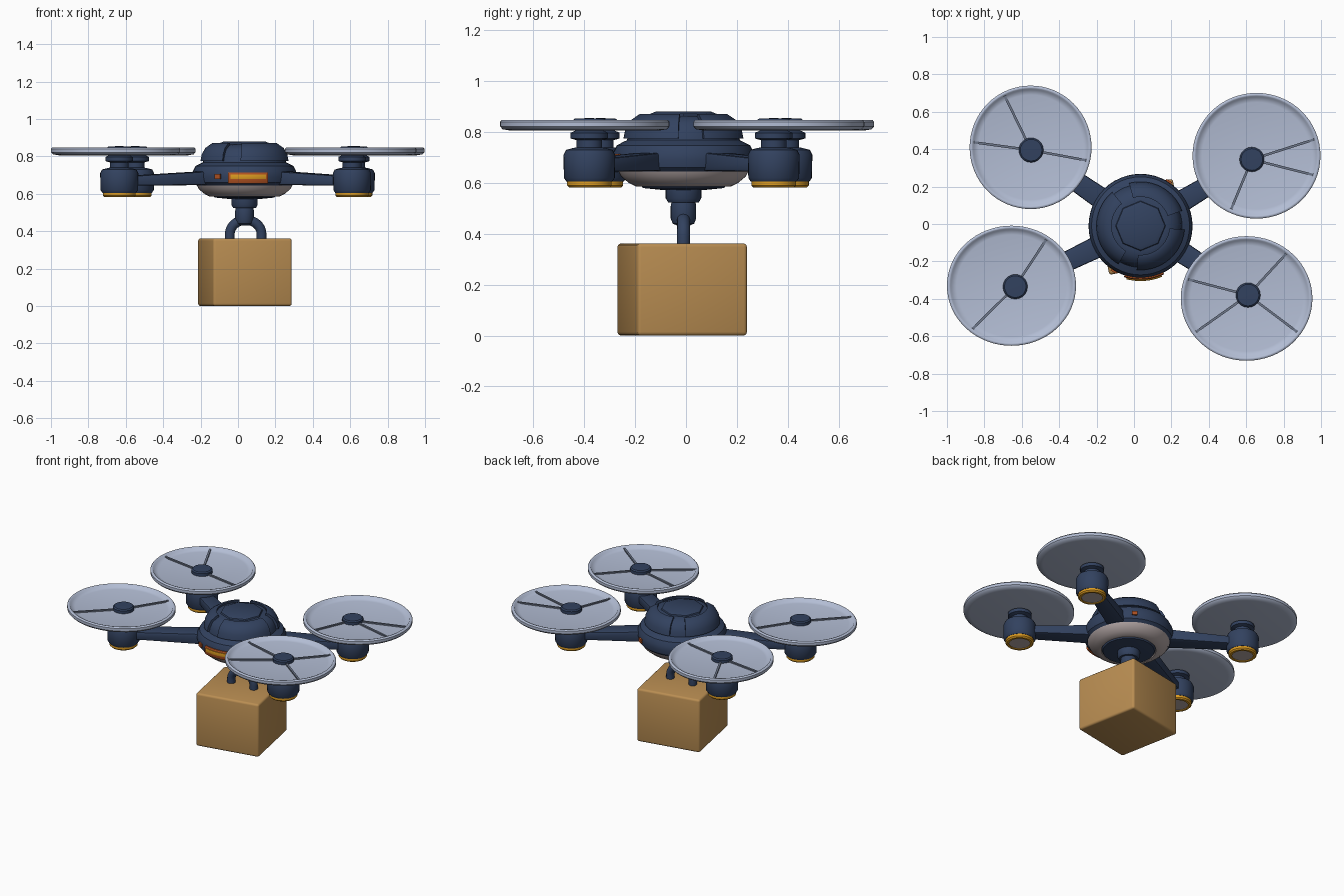
import bpy, bmesh, math
from mathutils import Vector, Matrix

if "Cube" in bpy.data.objects:
    bpy.data.objects.remove(bpy.data.objects["Cube"])


def material(name, rgb):
    m = bpy.data.materials.new(name)
    m.use_nodes = True
    m.diffuse_color = (*rgb, 1)
    m.node_tree.nodes["Principled BSDF"].inputs["Base Color"].default_value = (*rgb, 1)
    return m


NAVY = material("navy_shell", (0.032, 0.054, 0.115))
PALE = material("pale_blue_disc", (0.45, 0.51, 0.66))
GREY = material("grey_spoke", (0.15, 0.18, 0.25))
CARD = material("cardboard", (0.49, 0.27, 0.085))
WARM = material("warm_grey", (0.46, 0.39, 0.385))
YELLOW = material("amber", (0.72, 0.33, 0.015))
ORANGE = material("burnt_orange", (0.42, 0.08, 0.015))


def finish(name, bm, mat, angle=35):
    bmesh.ops.recalc_face_normals(bm, faces=bm.faces)
    me = bpy.data.meshes.new(name)
    bm.to_mesh(me)
    bm.free()
    me.materials.append(mat)
    ob = bpy.data.objects.new(name, me)
    bpy.context.collection.objects.link(ob)
    bpy.context.view_layer.objects.active = ob
    bpy.ops.object.select_all(action='DESELECT')
    ob.select_set(True)
    bpy.ops.object.shade_smooth_by_angle(angle=math.radians(angle))
    return ob


def lathe(name, profile, at, mat, start=0, sweep=360, steps=48):
    """Revolve (radius, z) points about a vertical axis; a partial sweep closes the section."""
    bm = bmesh.new()
    turn = Matrix.Rotation(math.radians(start), 3, 'Z')
    vs = [bm.verts.new(turn @ Vector((r, 0, z))) for r, z in profile]
    es = [bm.edges.new(p) for p in zip(vs, vs[1:])]
    if sweep < 360:
        es.append(bm.edges.new((vs[-1], vs[0])))
    bmesh.ops.spin(bm, geom=vs + es, cent=(0, 0, 0), axis=(0, 0, 1),
                   angle=math.radians(sweep), steps=steps)
    bmesh.ops.remove_doubles(bm, verts=bm.verts, dist=0.0002)
    if sweep < 360:
        bmesh.ops.holes_fill(bm, edges=bm.edges, sides=0)
    bmesh.ops.translate(bm, verts=bm.verts, vec=(*at, 0))
    return finish(name, bm, mat)


def beam(name, a, b, size_a, size_b, mat, bevel=0.0):
    """Tapered box from a to b with (width, height) at each end."""
    a, b = Vector(a), Vector(b)
    side = (b - a).cross(Vector((0, 0, 1))).normalized()
    bm = bmesh.new()
    ends = []
    for p, (w, h) in ((a, size_a), (b, size_b)):
        ends.append([bm.verts.new(p + side * w * sx / 2 + Vector((0, 0, h * sz / 2)))
                     for sx, sz in ((-1, -1), (1, -1), (1, 1), (-1, 1))])
    for loop in ends:
        bm.faces.new(loop)
    for i in range(4):
        j = (i + 1) % 4
        bm.faces.new((ends[0][i], ends[0][j], ends[1][j], ends[1][i]))
    if bevel:
        bmesh.ops.bevel(bm, geom=bm.edges[:], offset=bevel, segments=2,
                        profile=0.5, affect='EDGES')
    return finish(name, bm, mat)


CENTRE = (0.035, -0.01)

# Central body: wide belt, dome and flattened cap
lathe("body_shell", [(0, 0.64), (0.25, 0.64), (0.272, 0.66), (0.278, 0.69), (0.276, 0.72),
                     (0.262, 0.748), (0.235, 0.762), (0.222, 0.768), (0.216, 0.80),
                     (0.198, 0.835), (0.165, 0.857), (0.135, 0.864), (0, 0.866)], CENTRE, NAVY)
lathe("top_cap", [(0.138, 0.855), (0.13, 0.872), (0.11, 0.88), (0, 0.88)], CENTRE, NAVY, steps=8)

# Raised dome panels separated by notches
for k, (start, sweep) in enumerate(((20, 85), (130, 110), (265, 90))):
    lathe(f"dome_panel_{k}", [(0.205, 0.775), (0.236, 0.775), (0.229, 0.81), (0.21, 0.845),
                              (0.172, 0.871), (0.155, 0.872), (0.155, 0.85)],
          CENTRE, NAVY, start, sweep, 20)

# Underside plate with dark centre
lathe("under_plate", [(0.255, 0.645), (0.245, 0.625), (0.215, 0.60), (0.185, 0.585),
                      (0.17, 0.585), (0.165, 0.60)], CENTRE, WARM)
lathe("under_centre", [(0.172, 0.60), (0.16, 0.58), (0.08, 0.572), (0, 0.572)], CENTRE, NAVY)

# Front lamp, wrapped around the belt
lathe("front_lamp_frame", [(0.26, 0.655), (0.283, 0.655), (0.288, 0.67), (0.288, 0.705),
                           (0.283, 0.713), (0.26, 0.713)], CENTRE, ORANGE, 252, 44, 12)
lathe("front_lamp", [(0.27, 0.68), (0.293, 0.68), (0.295, 0.69), (0.293, 0.703),
                     (0.27, 0.703)], CENTRE, YELLOW, 255, 38, 12)
for k, start in enumerate((54, 236)):
    lathe(f"side_lamp_{k}", [(0.26, 0.68), (0.287, 0.68), (0.287, 0.705), (0.26, 0.705)],
          CENTRE, ORANGE, start, 7, 3)

# Cargo mount below the body
lathe("mount_collar", [(0, 0.58), (0.07, 0.58), (0.07, 0.54), (0.06, 0.523), (0, 0.523)],
      CENTRE, NAVY, steps=32)
lathe("mount_joint", [(0, 0.53), (0.046, 0.53), (0.05, 0.51), (0.05, 0.46), (0.042, 0.44),
                      (0.02, 0.43), (0, 0.43)], CENTRE, NAVY, steps=24)

# Carrying handle: a bent tube
curve = bpy.data.curves.new("handle_curve", 'CURVE')
curve.dimensions = '3D'
curve.bevel_depth = 0.026
curve.bevel_resolution = 4
spline = curve.splines.new('POLY')
arch = [(math.cos(math.pi * i / 16), math.sin(math.pi * i / 16)) for i in range(17)]
path = [(0.085, 0.34)] + [(0.085 * c, 0.385 + 0.075 * s) for c, s in arch] + [(-0.085, 0.34)]
spline.points.add(len(path) - 1)
for p, (x, z) in zip(spline.points, path):
    p.co = (CENTRE[0] + 0.006 + x, CENTRE[1], z, 1)
spline.use_smooth = True
curve.materials.append(NAVY)
handle = bpy.data.objects.new("carry_handle", curve)
bpy.context.collection.objects.link(handle)

# Parcel
bm = bmesh.new()
bmesh.ops.create_cube(bm, size=1)
bmesh.ops.scale(bm, verts=bm.verts, vec=(0.43, 0.44, 0.362))
bmesh.ops.bevel(bm, geom=bm.edges[:], offset=0.014, segments=3, profile=0.5, affect='EDGES')
bmesh.ops.rotate(bm, verts=bm.verts, matrix=Matrix.Rotation(math.radians(11), 3, 'Z'))
bmesh.ops.translate(bm, verts=bm.verts, vec=(0.037, -0.015, 0.181))
finish("parcel", bm, CARD)


def rotor(label, hub, disc, rx, ry, spokes):
    # Arm
    direction = (Vector(hub) - Vector(CENTRE)).normalized()
    root = Vector(CENTRE) + direction * 0.2
    beam(label + "_arm", (*root, 0.685), (*hub, 0.668), (0.12, 0.075), (0.09, 0.05), NAVY, 0.01)
    # Motor pod, amber ring and pale lens
    lathe(label + "_pod", [(0, 0.605), (0.09, 0.605), (0.1, 0.62), (0.102, 0.71), (0.092, 0.73),
                           (0.065, 0.737), (0.05, 0.74), (0.05, 0.768), (0.074, 0.775),
                           (0.074, 0.797), (0.05, 0.808), (0, 0.808)], hub, NAVY, steps=32)
    lathe(label + "_pod_ring", [(0.088, 0.61), (0.088, 0.59), (0.08, 0.582), (0.066, 0.582),
                                (0.064, 0.6)], hub, YELLOW, steps=32)
    lathe(label + "_pod_lens", [(0.068, 0.587), (0, 0.587)], hub, WARM, steps=32)
    # Shallow dish, slightly oval
    dish = lathe(label + "_disc", [(0, 0.806), (0.88, 0.806), (0.97, 0.811), (1, 0.822),
                                   (1, 0.84), (0.98, 0.848), (0.95, 0.846), (0.93, 0.834),
                                   (0.85, 0.828), (0, 0.826)], (0, 0), PALE, steps=64)
    for v in dish.data.vertices:
        v.co = (disc[0] + v.co.x * rx, disc[1] + v.co.y * ry, v.co.z)
    # Hub cap and spokes
    lathe(label + "_hub", [(0.066, 0.82), (0.066, 0.846), (0.058, 0.853), (0, 0.855)],
          hub, NAVY, steps=20)
    for k, deg in enumerate(spokes):
        a = math.radians(deg)
        tip = (disc[0] + 0.94 * rx * math.cos(a), disc[1] + 0.94 * ry * math.sin(a), 0.831)
        beam(f"{label}_spoke_{k}", (*hub, 0.829), tip, (0.013, 0.012), (0.013, 0.012), GREY)


rotor("front_left", (0.61, -0.38), (0.602, -0.398), 0.352, 0.333, (50, 161, 215, 325))
rotor("front_right", (-0.635, -0.335), (-0.655, -0.33), 0.345, 0.321, (55, 230))
rotor("back_left", (0.63, 0.345), (0.655, 0.365), 0.342, 0.336, (16, 341, 245))
rotor("back_right", (-0.55, 0.395), (-0.553, 0.41), 0.326, 0.33, (117, 175, 347))
